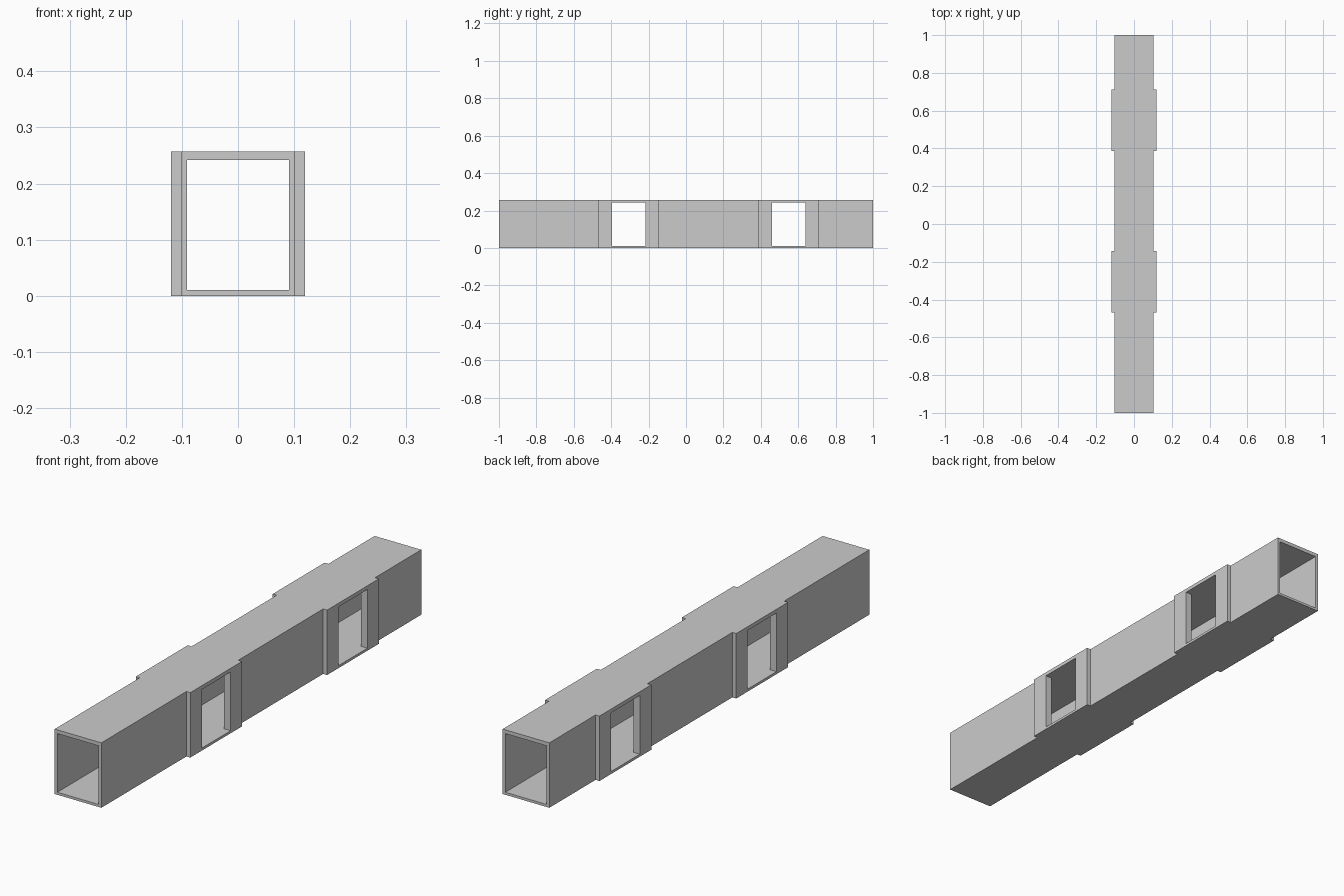
import bpy, bmesh

if "Cube" in bpy.data.objects:
    bpy.data.objects.remove(bpy.data.objects["Cube"])

HEIGHT = 0.257
BODY_X, FRAME_X, BORE_X = 0.102, 0.119, 0.0905
FLOOR_Z, CEILING_Z = 0.01, 0.242
DOOR_Y = (-0.306, 0.549)          # centres of the doorway pairs
FRAME_HALF, OPENING_HALF = 0.162, 0.09


def stepped_plan(base_x, step_x, half_step, half_length):
    """Plan outline of a corridor that widens at every doorway, mirrored in x."""
    right = [(base_x, -half_length)]
    for y in DOOR_Y:
        a, b = y - half_step, y + half_step
        right += [(base_x, a), (step_x, a), (step_x, b), (base_x, b)]
    right.append((base_x, half_length))
    return right + [(-x, y) for x, y in reversed(right)]


def extrude_plan(name, plan, z0, z1):
    bm = bmesh.new()
    face = bm.faces.new([bm.verts.new((x, y, z0)) for x, y in plan])
    top = bmesh.ops.extrude_face_region(bm, geom=[face])["geom"]
    verts = [g for g in top if isinstance(g, bmesh.types.BMVert)]
    bmesh.ops.translate(bm, verts=verts, vec=(0, 0, z1 - z0))
    bmesh.ops.recalc_face_normals(bm, faces=bm.faces)
    mesh = bpy.data.meshes.new(name)
    bm.to_mesh(mesh)
    bm.free()
    obj = bpy.data.objects.new(name, mesh)
    bpy.context.collection.objects.link(obj)
    return obj


# Outer shell with the four raised door frames
corridor = extrude_plan("corridor", stepped_plan(BODY_X, FRAME_X, FRAME_HALF, 1.0),
                        0, HEIGHT)

# Passage and side doorways, cut as one open void
void = extrude_plan("passage_cutter", stepped_plan(BORE_X, 0.2, OPENING_HALF, 1.1),
                    FLOOR_Z, CEILING_Z)
void.hide_render = True

cut = corridor.modifiers.new("passage", "BOOLEAN")
cut.operation = "DIFFERENCE"
cut.solver = "EXACT"
cut.object = void
bpy.context.view_layer.objects.active = corridor
bpy.ops.object.modifier_apply(modifier=cut.name)
bpy.data.objects.remove(void)
